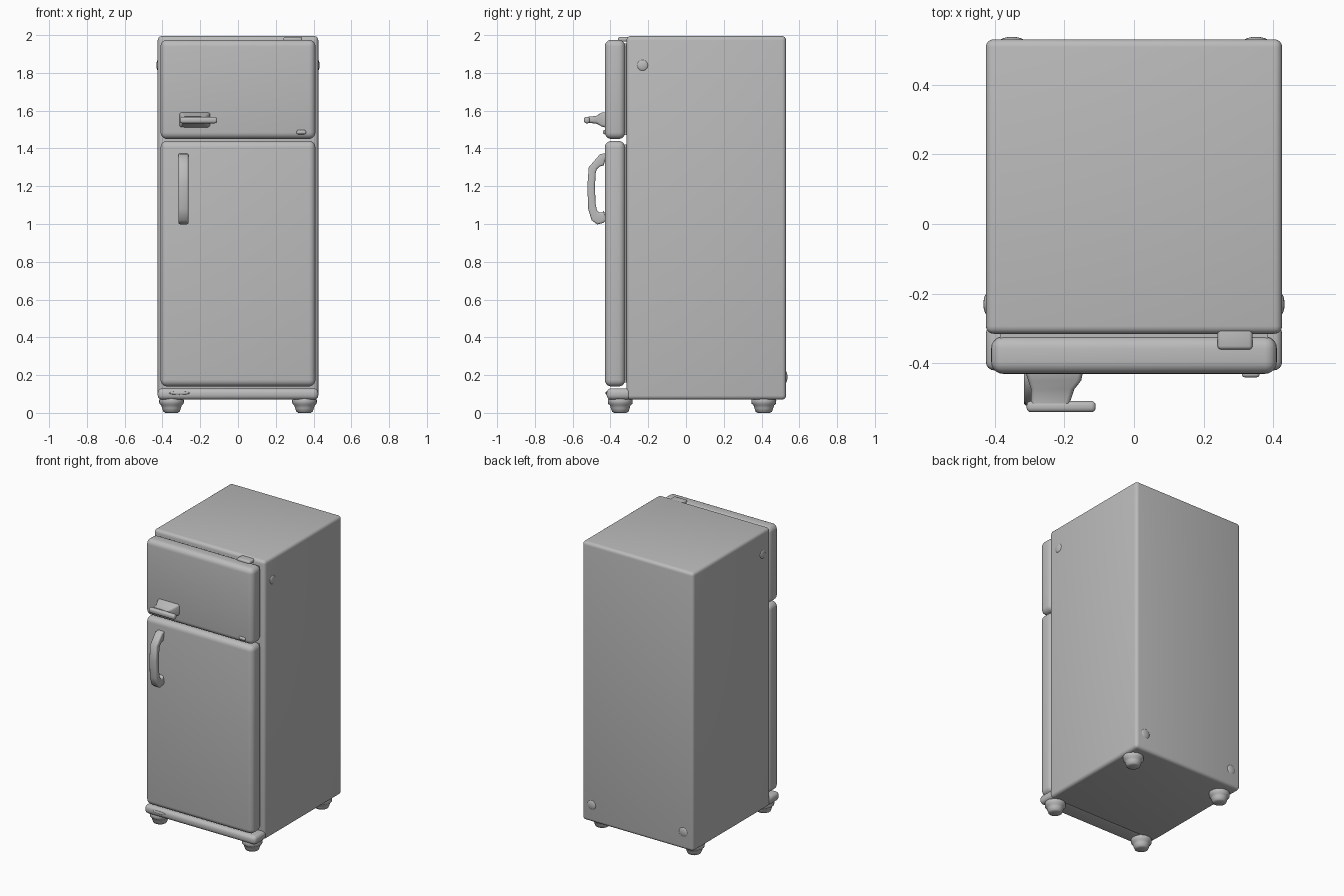
import bpy, bmesh, math
from mathutils import Vector

if "Cube" in bpy.data.objects:
    bpy.data.objects.remove(bpy.data.objects["Cube"])

grey = bpy.data.materials.new("enamel grey")
grey.diffuse_color = (0.5, 0.5, 0.5, 1)
grey.use_nodes = True
grey.node_tree.nodes["Principled BSDF"].inputs["Base Color"].default_value = grey.diffuse_color


def finish(name, bm, smooth_angle=40):
    bmesh.ops.recalc_face_normals(bm, faces=bm.faces)
    me = bpy.data.meshes.new(name)
    bm.to_mesh(me)
    bm.free()
    ob = bpy.data.objects.new(name, me)
    bpy.context.collection.objects.link(ob)
    me.materials.append(grey)
    bpy.ops.object.select_all(action='DESELECT')
    ob.select_set(True)
    bpy.context.view_layer.objects.active = ob
    bpy.ops.object.shade_smooth_by_angle(angle=math.radians(smooth_angle))
    return ob


def box(name, lo, hi, bevel=0.0, segments=4):
    """Rounded box between two corners."""
    bm = bmesh.new()
    bmesh.ops.create_cube(bm, size=1)
    for v in bm.verts:
        v.co = Vector([(lo[i] + hi[i]) / 2 + v.co[i] * (hi[i] - lo[i]) for i in range(3)])
    if bevel:
        bmesh.ops.bevel(bm, geom=bm.edges[:], offset=bevel, segments=segments,
                        profile=0.5, affect='EDGES')
    return finish(name, bm)


def lathe(name, centre, profile, steps=24):
    """Solid of revolution about z from (radius, height) points."""
    bm = bmesh.new()
    rings = [[bm.verts.new((centre[0] + r * math.cos(2 * math.pi * i / steps),
                            centre[1] + r * math.sin(2 * math.pi * i / steps), z))
              for i in range(steps)] for r, z in profile]
    for a, b in zip(rings, rings[1:]):
        for i in range(steps):
            j = (i + 1) % steps
            bm.faces.new((a[i], a[j], b[j], b[i]))
    bm.faces.new(rings[0])
    bm.faces.new(rings[-1])
    return finish(name, bm, 50)


def bump(name, centre, size):
    """Small rounded boss."""
    bm = bmesh.new()
    bmesh.ops.create_uvsphere(bm, u_segments=16, v_segments=10, radius=1)
    for v in bm.verts:
        v.co = Vector([centre[i] + v.co[i] * size[i] for i in range(3)])
    return finish(name, bm, 60)


# Cabinet and the recessed seals behind the doors
box("cabinet", (-0.425, -0.315, 0.07), (0.425, 0.53, 1.995), 0.022)
box("freezer_seal", (-0.385, -0.34, 1.47), (0.385, -0.3, 1.955))
box("fridge_seal", (-0.385, -0.34, 0.16), (0.385, -0.3, 1.42))

# Two padded doors
box("freezer_door", (-0.41, -0.43, 1.45), (0.41, -0.322, 1.975), 0.035, 5)
box("fridge_door", (-0.41, -0.43, 0.14), (0.41, -0.322, 1.44), 0.035, 5)

# Front plinth with a small oval badge plate, and a top hinge rail
box("plinth", (-0.425, -0.42, 0.07), (0.425, -0.29, 0.13), 0.024)
bump("plinth_plate", (-0.31, -0.42, 0.105), (0.055, 0.006, 0.009))
box("top_hinge", (0.24, -0.36, 1.965), (0.34, -0.29, 1.99), 0.01, 3)
box("middle_hinge", (0.31, -0.44, 1.475), (0.36, -0.41, 1.497), 0.008, 3)

# Round feet
foot_profile = [(0.032, 0.0), (0.043, 0.006), (0.05, 0.025), (0.054, 0.04),
                (0.064, 0.048), (0.066, 0.065), (0.06, 0.085)]
for side, sx in (("left", -1), ("right", 1)):
    lathe(f"front_foot_{side}", (sx * 0.352, -0.348), foot_profile)
    lathe(f"rear_foot_{side}", (sx * 0.352, 0.412), foot_profile)
    # Soft bosses at the rear bottom corners
    bump(f"rear_boss_{side}", (sx * 0.35, 0.525, 0.19), (0.035, 0.012, 0.035))
    bump(f"side_boss_{side}", (sx * 0.422, -0.23, 1.84), (0.01, 0.03, 0.03))

# Freezer latch: tapered mount carrying a sideways lever
bm = bmesh.new()
sections = [(-0.415, -0.315, -0.145, 1.508, 1.592), (-0.45, -0.303, -0.152, 1.518, 1.588),
            (-0.475, -0.295, -0.172, 1.532, 1.572), (-0.515, -0.295, -0.185, 1.535, 1.568)]
rings = [[bm.verts.new(p) for p in ((x0, y, z0), (x1, y, z0), (x1, y, z1), (x0, y, z1))]
         for y, x0, x1, z0, z1 in sections]
for a, b in zip(rings, rings[1:]):
    for i in range(4):
        j = (i + 1) % 4
        bm.faces.new((a[i], a[j], b[j], b[i]))
bm.faces.new(rings[0])
bm.faces.new(rings[-1])
long_edges = [e for e in bm.edges if abs(e.verts[0].co.y - e.verts[1].co.y) > 0.01]
bmesh.ops.bevel(bm, geom=long_edges, offset=0.012, segments=3, profile=0.5, affect='EDGES')
finish("latch_mount", bm, 60)
box("latch_lever", (-0.308, -0.54, 1.533), (-0.11, -0.508, 1.567), 0.012, 3)

# Fridge pull handle: closed loop with a rounded opening, from outer and inner outlines
outer = [(-0.42, 1.375), (-0.455, 1.37), (-0.485, 1.335), (-0.515, 1.30), (-0.522, 1.20),
         (-0.518, 1.08), (-0.5, 1.02), (-0.47, 0.998), (-0.44, 1.005), (-0.42, 1.02)]
inner = [(-0.435, 1.31), (-0.455, 1.305), (-0.472, 1.29), (-0.478, 1.27), (-0.482, 1.20),
         (-0.479, 1.11), (-0.472, 1.075), (-0.46, 1.06), (-0.445, 1.06), (-0.435, 1.07)]
bm = bmesh.new()
ends = []
for x in (-0.316, -0.262):
    ends.append([[bm.verts.new((x, y, z)) for y, z in line] for line in (outer, inner)])
(ol, il), (orr, ir) = ends
for i in range(len(outer) - 1):
    bm.faces.new((ol[i], ol[i + 1], il[i + 1], il[i]))
    bm.faces.new((orr[i], orr[i + 1], ir[i + 1], ir[i]))
    bm.faces.new((ol[i], ol[i + 1], orr[i + 1], orr[i]))
    bm.faces.new((il[i], il[i + 1], ir[i + 1], ir[i]))
for k in (0, -1):
    bm.faces.new((ol[k], il[k], ir[k], orr[k]))
rim = [e for e in bm.edges if abs(e.verts[0].co.x - e.verts[1].co.x) < 1e-5
       and len(e.link_faces) == 2
       and any(abs(f.normal.x) < 0.5 for f in e.link_faces)]
bmesh.ops.recalc_face_normals(bm, faces=bm.faces)
rim = [e for e in bm.edges if e.calc_face_angle(0) > math.radians(70)
       and abs(e.verts[0].co.x - e.verts[1].co.x) < 1e-5]
bmesh.ops.bevel(bm, geom=rim, offset=0.01, segments=3, profile=0.5, affect='EDGES')
finish("pull_handle", bm, 60)
